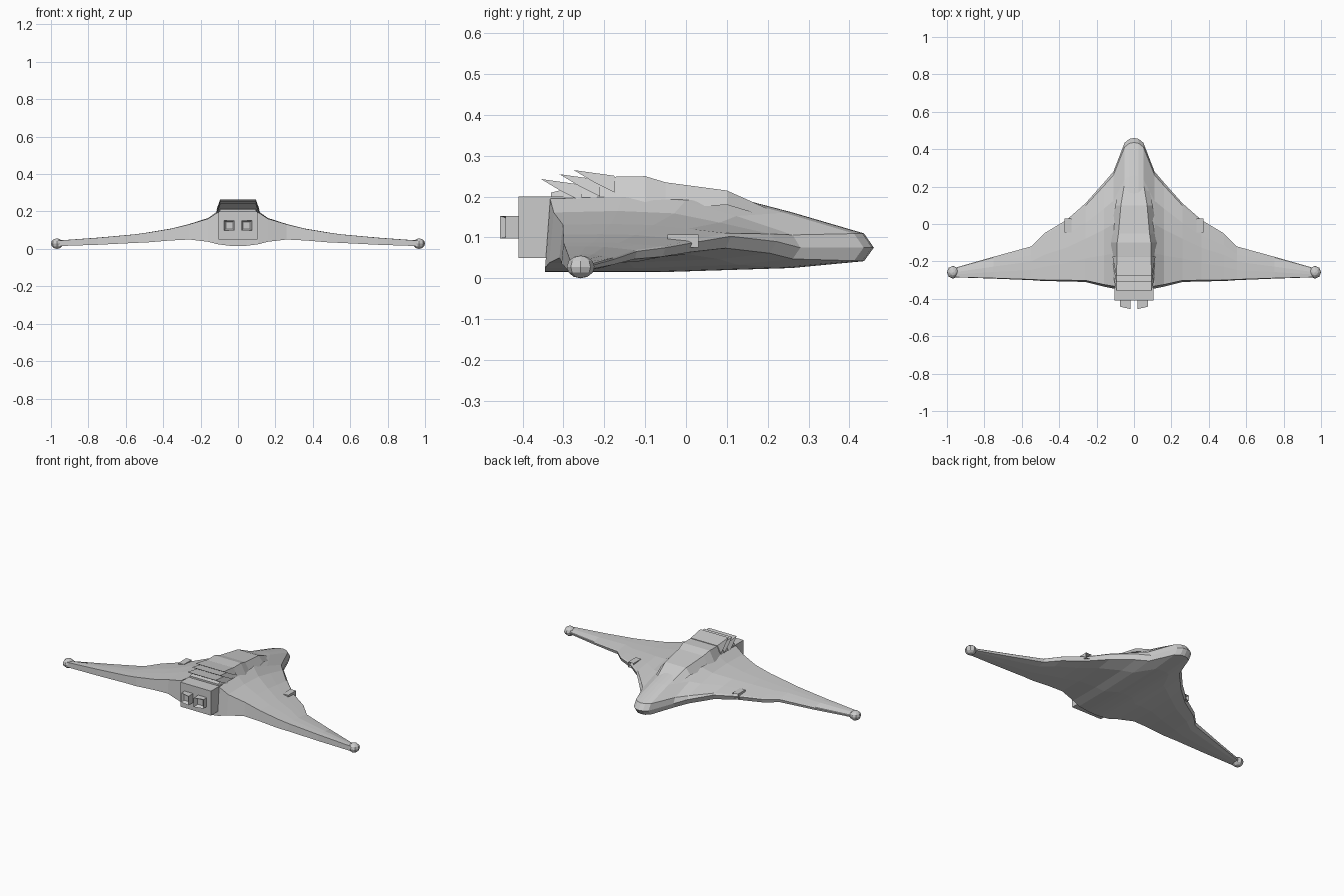
import bpy
import bmesh
from mathutils import Matrix, Vector

cube = bpy.data.objects.get("Cube")
if cube:
    bpy.data.objects.remove(cube, do_unlink=True)

grey = bpy.data.materials.new("hull_grey")
grey.use_nodes = True
colour = (0.6, 0.6, 0.6, 1)
grey.diffuse_color = colour
grey.node_tree.nodes["Principled BSDF"].inputs["Base Color"].default_value = colour


def finish(bm, name):
    """Turn a bmesh into a flat shaded object."""
    bmesh.ops.recalc_face_normals(bm, faces=bm.faces)
    mesh = bpy.data.meshes.new(name)
    bm.to_mesh(mesh)
    bm.free()
    mesh.materials.append(grey)
    obj = bpy.data.objects.new(name, mesh)
    bpy.context.scene.collection.objects.link(obj)
    return obj


def loft(name, sections):
    """Skin a row of closed sections and cap both ends."""
    bm = bmesh.new()
    rings = [[bm.verts.new(p) for p in section] for section in sections]
    for a, b in zip(rings, rings[1:]):
        for i in range(len(a)):
            j = (i + 1) % len(a)
            bm.faces.new((a[i], a[j], b[j], b[i]))
    bm.faces.new(rings[0])
    bm.faces.new(rings[-1])
    return finish(bm, name)


def box(name, low, high, inset=0, depth=0, facing=-1):
    """Box whose front or back face can carry a sunken opening."""
    bm = bmesh.new()
    low, high = Vector(low), Vector(high)
    size = high - low
    bmesh.ops.create_cube(bm, size=1, matrix=Matrix.Translation((low + high) / 2)
                          @ Matrix.Diagonal((*size, 1)))
    if inset:
        bm.normal_update()
        face = max(bm.faces, key=lambda f: f.normal.y * facing)
        bmesh.ops.inset_region(bm, faces=[face], thickness=inset)
        for v in face.verts:
            v.co.y -= depth * facing
    return finish(bm, name)


# Blended hull and wings: x, leading y, trailing y, leading z, top z, bottom z
stations = [
    (0, .46, -.345, .075, .215, .015),
    (.025, .455, -.345, .075, .215, .015),
    (.05, .435, -.345, .075, .213, .017),
    (.11, .28, -.345, .075, .2, .025),
    (.16, .222, -.335, .09, .165, .038),
    (.26, .11, -.31, .103, .133, .05),
    (.36, .022, -.307, .088, .108, .045),
    (.48, -.05, -.305, .075, .088, .035),
    (.55, -.12, -.3, .066, .078, .032),
    (.75, -.175, -.292, .047, .06, .022),
    (.96, -.235, -.285, .03, .045, .015),
]
upper = [(0, 0), (.03, .25), (.25, .62), (.45, .92), (.7, 1), (.98, .95)]
lower = [(1, 1), (.65, 1), (.25, .83), (.03, .55)]


def wing_section(x, lead, trail, edge, top, bottom):
    def point(t, h, limit):
        return (x, lead + (trail - lead) * t, edge + (limit - edge) * h)
    return ([point(t, h, top) for t, h in upper]
            + [point(t, h, bottom) for t, h in lower])


mirrored = [(-s[0], *s[1:]) for s in reversed(stations[1:])]
loft("hull_and_wings", [wing_section(*s) for s in mirrored + stations])

# Raised spine: y, half width at top, top z, half width at base, base z
spine = [
    (.25, .045, .148, .065, .135),
    (.1, .07, .215, .1, .18),
    (-.05, .083, .235, .125, .17),
    (-.1, .09, .25, .135, .165),
    (-.17, .09, .249, .125, .165),
    (-.33, .095, .21, .11, .165),
]
loft("spine", [[(-b, y, z), (-a, y, h), (a, y, h), (b, y, z)]
               for y, a, h, b, z in spine])

# Swept louvres over the rear of the spine
for n, (y, z) in enumerate([(-.275, .265), (-.31, .255), (-.355, .243)]):
    loft(f"louvre_{n + 1}", [
        [(side * .095, y, z), (side * .09, y + .1, z - .014),
         (side * .115, y + .1, z - .055), (side * .105, y + .05, z - .03)]
        for side in (-1, 1)])

# Engine block, nozzles, wing guns and wing tips on both sides
for side, label in ((-1, "right"), (1, "left")):
    def span(a, b):
        return sorted((side * a, side * b))

    a, b = span(0, .104)
    box(f"{label}_engine_block", (a, -.41, .05), (b, -.3, .2))

    a, b = span(.018, .075)
    nozzle = box(f"{label}_nozzle", (a, -.455, .097), (b, -.4, .153), .014, .025)
    for v in nozzle.data.vertices:
        if v.co.y < -.45 and abs(v.co.x) > .05:
            v.co.y += .013

    a, b = span(.335, .372)
    box(f"{label}_gun", (a, -.045, .075), (b, .03, .107), .008, .03, 1)

    bm = bmesh.new()
    bmesh.ops.create_uvsphere(bm, u_segments=8, v_segments=6, radius=1)
    bmesh.ops.transform(bm, verts=bm.verts, matrix=Matrix.Translation(
        (side * .968, -.258, .028)) @ Matrix.Diagonal((.032, .034, .028, 1)))
    finish(bm, f"{label}_wing_tip")
